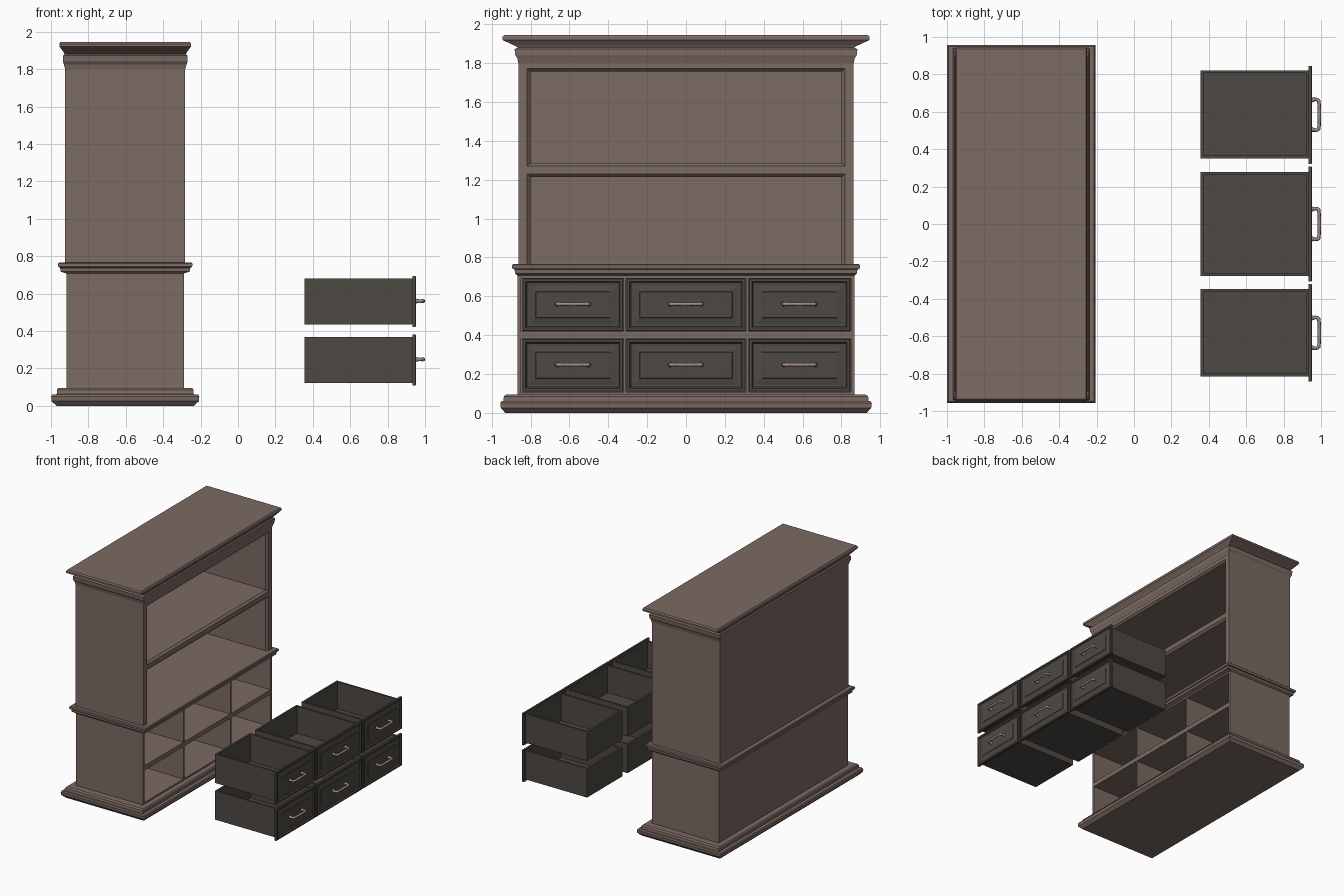
import bpy, bmesh

if "Cube" in bpy.data.objects:
    bpy.data.objects.remove(bpy.data.objects["Cube"])

def material(name, rgb):
    m = bpy.data.materials.new(name)
    m.diffuse_color = (*rgb, 1)
    m.use_nodes = True
    m.node_tree.nodes["Principled BSDF"].inputs["Base Color"].default_value = m.diffuse_color
    return m

WOOD = material("brown_wood", (0.20, 0.145, 0.125))
DARK = material("dark_wood", (0.075, 0.066, 0.057))
METAL = material("handle_metal", (0.36, 0.26, 0.22))
CX = -0.603  # cabinet centre in x

def loft(name, rings, mat):
    """Closed solid through successive rings of equal point count."""
    bm = bmesh.new()
    vs = [[bm.verts.new(p) for p in r] for r in rings]
    n = len(rings[0])
    for a, b in zip(vs, vs[1:]):
        for i in range(n):
            bm.faces.new((a[i], a[(i + 1) % n], b[(i + 1) % n], b[i]))
    bm.faces.new(vs[0])
    bm.faces.new(vs[-1])
    bmesh.ops.recalc_face_normals(bm, faces=bm.faces[:])
    me = bpy.data.meshes.new(name)
    bm.to_mesh(me)
    bm.free()
    me.materials.append(mat)
    bpy.context.collection.objects.link(bpy.data.objects.new(name, me))

def box(name, x, y, z):
    loft(name, [[(x[0], y[0], k), (x[1], y[0], k), (x[1], y[1], k), (x[0], y[1], k)] for k in z], WOOD)

def moulding(name, levels):
    """Stack of rectangles (z, half depth, half width) around the cabinet."""
    loft(name, [[(CX - a, -b, z), (CX + a, -b, z), (CX + a, b, z), (CX - a, b, z)]
                for z, a, b in levels], WOOD)

# Base plinth, waist and crown mouldings
moulding("base_plinth", [(0, .368, .93), (.025, .394, .953), (.05, .396, .956), (.06, .390, .95),
                         (.062, .366, .940), (.085, .366, .937), (.095, .358, .925)])
moulding("waist_moulding", [(.708, .316, .870), (.718, .346, .880), (.738, .348, .882),
                            (.741, .356, .892), (.748, .359, .896), (.76, .359, .896), (.766, .354, .889)])
moulding("crown", [(1.80, .321, .863), (1.825, .328, .868), (1.84, .333, .878), (1.872, .333, .882),
                   (1.88, .325, .864), (1.89, .329, .882), (1.913, .346, .932), (1.92, .352, .945),
                   (1.935, .352, .945), (1.945, .347, .936)])

# Upper case: sides and rails with a chamfered inner edge, back panel
for s, side in ((-1, "left"), (1, "right")):
    prof = [(-.925, .863), (-.283, .863), (-.283, .817), (-.300, .80), (-.925, .80)]
    loft("upper_side_" + side, [[(x, s * y, z) for x, y in prof] for z in (.76, 1.81)], WOOD)

def rail(name, prof):
    loft(name, [[(x, y, z) for x, z in prof] for y in (-.817, .817)], WOOD)

rail("upper_shelf", [(-.9, 1.213), (-.3, 1.213), (-.283, 1.23), (-.283, 1.27), (-.3, 1.285), (-.9, 1.285)])
rail("upper_top", [(-.9, 1.757), (-.3, 1.757), (-.283, 1.772), (-.283, 1.81), (-.9, 1.81)])
box("upper_back", (-.925, -.89), (-.81, .81), (.76, 1.81))

# Lower case: sides, back, rails and dividers forming six bays
for s, side in ((-1, "left"), (1, "right")):
    box("lower_side_" + side, (-.917, -.288), sorted((s * .868, s * .848)), (.09, .715))
    box("divider_" + side, (-.9, -.288), sorted((s * .308, s * .321)), (.09, .715))
box("lower_back", (-.917, -.89), (-.85, .85), (.09, .715))
for name, z in (("lower_floor", (.09, .108)), ("middle_shelf", (.382, .42)), ("lower_top", (.694, .715))):
    box(name, (-.9, -.288), (-.85, .85), z)

# Drawer front section (x, inset): rim, groove, sloped field
FRONT = ((.933, 0), (.948, 0), (.953, .004), (.953, .017), (.944, .023),
         (.943, .036), (.949, .068), (.952, .070))
# Half of the bow handle (x, y, thickness)
BOW = [(.950, .080, 1.5), (.958, .080, 1.2), (.972, .083, .9), (.981, .081, 1.0), (.987, .074, 1.15),
       (.989, .064, 1.0), (.990, .050, .9), (.991, .025, 1.0)]

def handle(name, cy, cz):
    pts = BOW + [(.991, 0, 1.05)] + [(a, -b, r) for a, b, r in reversed(BOW)]
    cu = bpy.data.curves.new(name, 'CURVE')
    cu.dimensions = '3D'
    cu.bevel_depth = .0095
    cu.bevel_resolution = 2
    cu.use_fill_caps = True
    sp = cu.splines.new('POLY')
    sp.points.add(len(pts) - 1)
    for p, (a, b, r) in zip(sp.points, pts):
        p.co = (a, cy + b, cz, 1)
        p.radius = r
    sp.use_smooth = True
    cu.materials.append(METAL)
    bpy.context.collection.objects.link(bpy.data.objects.new(name, cu))

def drawer(tag, y, z, by):
    # Panelled front
    loft("drawer_front_" + tag, [[(x, y[0] + d, z[0] + d), (x, y[1] - d, z[0] + d),
                                  (x, y[1] - d, z[1] - d), (x, y[0] + d, z[1] - d)] for x, d in FRONT], DARK)
    # Open-topped box: outer walls up, inner walls down to the floor
    lo, hi, t = z[0] + .014, z[1] - .012, .016
    loft("drawer_box_" + tag, [[(.355 + d, by[0] + d, k), (.936 - d, by[0] + d, k),
                                (.936 - d, by[1] - d, k), (.355 + d, by[1] - d, k)]
                               for k, d in ((lo, 0), (hi, 0), (hi, t), (lo + t, t))], DARK)
    handle("drawer_handle_" + tag, sum(y) / 2, sum(z) / 2 + .003)

# Six drawers pulled out in front of the case
columns = (("left", (-.842, -.322), (-.815, -.347)), ("centre", (-.307, .307), (-.278, .278)),
           ("right", (.322, .846), (.349, .822)))
for row, z in (("lower", (.109, .381)), ("upper", (.421, .693))):
    for col, y, by in columns:
        drawer(row + "_" + col, y, z, by)
